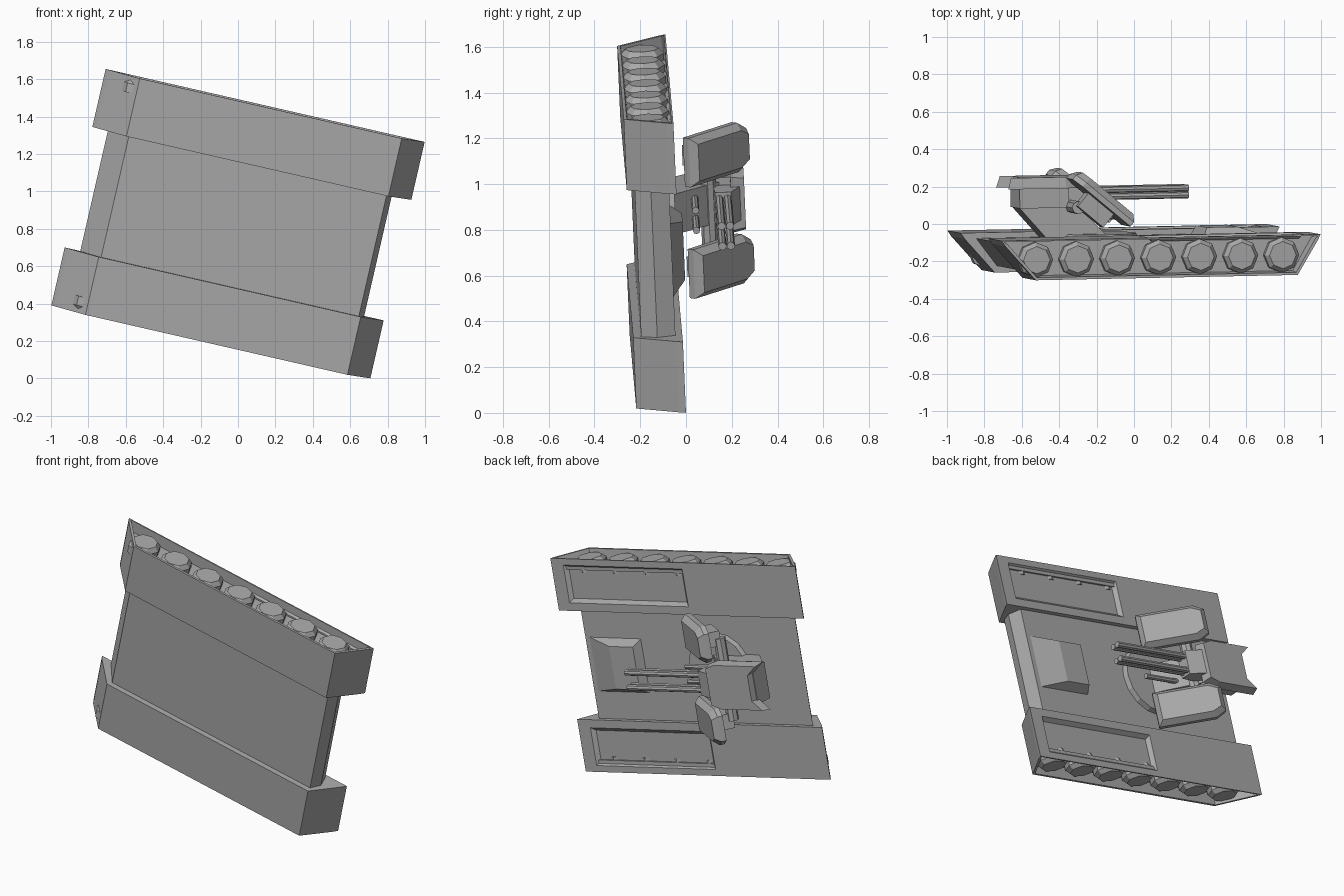
import bpy, bmesh, math
from mathutils import Matrix, Vector

if "Cube" in bpy.data.objects:
    bpy.data.objects.remove(bpy.data.objects["Cube"], do_unlink=True)

grey = bpy.data.materials.new("plain_grey")
grey.use_nodes = True
grey.diffuse_color = (0.4, 0.4, 0.4, 1)
grey.node_tree.nodes["Principled BSDF"].inputs["Base Color"].default_value = (0.4, 0.4, 0.4, 1)

# Vehicle frame: x along the gun, y across the hull, z up from the deck; the vehicle lies on its side
along = Vector((0.975, 0.02, -0.223)).normalized()
across = Vector((-0.22, 0.0424, -0.975))
across = (across - along * across.dot(along)).normalized()
up = along.cross(across)
POSE = Matrix((along, across, up)).transposed().to_4x4()
POSE.translation = (0, -0.045, 0.8275)


def finish(name, bm, side=1, local=None):
    if local:
        bmesh.ops.transform(bm, matrix=local, verts=bm.verts)
    if side < 0:
        bmesh.ops.scale(bm, vec=(1, -1, 1), verts=bm.verts)
    bmesh.ops.recalc_face_normals(bm, faces=bm.faces)
    mesh = bpy.data.meshes.new(name)
    bm.to_mesh(mesh)
    bm.free()
    mesh.materials.append(grey)
    obj = bpy.data.objects.new(name, mesh)
    obj.matrix_world = POSE
    bpy.context.collection.objects.link(obj)
    return obj


def loft(rings):
    """Closed solid through rings of equal point count."""
    bm = bmesh.new()
    loops = [[bm.verts.new(p) for p in ring] for ring in rings]
    n = len(loops[0])
    for a, b in zip(loops, loops[1:]):
        for i in range(n):
            j = (i + 1) % n
            bm.faces.new((a[i], a[j], b[j], b[i]))
    bm.faces.new(loops[0][::-1])
    bm.faces.new(loops[-1])
    bmesh.ops.recalc_face_normals(bm, faces=bm.faces)
    return bm


def side_prism(profile, y0, y1):
    return loft([[(x, y, z) for x, z in profile] for y in (y0, y1)])


def frustum(outline, z0, z1, shrink, centre=(0, 0)):
    cx, cy = centre
    top = [(cx + (x - cx) * shrink, cy + (y - cy) * shrink, z1) for x, y in outline]
    return loft([[(x, y, z0) for x, y in outline], top])


def box(x0, x1, y0, y1, z0, z1):
    return side_prism([(x0, z0), (x1, z0), (x1, z1), (x0, z1)], y0, y1)


def rod(name, start, end, radius, sides=8):
    a, b = Vector(start), Vector(end)
    bm = bmesh.new()
    bmesh.ops.create_cone(bm, cap_ends=True, segments=sides, radius1=radius,
                          radius2=radius, depth=(b - a).length)
    turn = (b - a).to_track_quat('Z', 'Y').to_matrix().to_4x4()
    return finish(name, bm, local=Matrix.Translation((a + b) / 2) @ turn)


# Hull
finish("hull", side_prism([(-0.79, -0.03), (-0.677, -0.18), (0.737, -0.18),
                           (0.766, -0.11), (0.74, -0.03)], -0.34, 0.34))

# Track housings, with hollow wheel bays and sunk top panels
track_profile = [(-0.875, 0), (-0.855, -0.03), (-0.69, -0.215), (0.747, -0.215), (0.86, -0.03), (0.875, 0)]
for side, label in ((1, "right"), (-1, "left")):
    bm = side_prism(track_profile, 0.331, 0.649)
    outer = [f for f in bm.faces if f.normal.y > 0.9]
    bmesh.ops.inset_region(bm, faces=outer, thickness=0.016)
    bmesh.ops.inset_region(bm, faces=outer, thickness=0.008, depth=-0.07)
    lid = [f for f in bm.faces if f.normal.z > 0.9 and f.calc_center_median().z > -0.005]
    for co, axis in (((0.79, 0, 0), (1, 0, 0)), ((-0.06, 0, 0), (1, 0, 0)),
                     ((0, 0.38, 0), (0, 1, 0)), ((0, 0.61, 0), (0, 1, 0))):
        geom = set(lid)
        for f in lid:
            geom.update(f.edges)
            geom.update(f.verts)
        bmesh.ops.bisect_plane(bm, geom=list(geom), plane_co=co, plane_no=axis)
        lid = [f for f in bm.faces if f.normal.z > 0.9 and f.calc_center_median().z > -0.005]
    panel = [f for f in lid if 0.2 < f.calc_center_median().x < 0.5
             and 0.45 < f.calc_center_median().y < 0.55]
    bmesh.ops.inset_region(bm, faces=panel, thickness=0.03, depth=-0.022)
    finish(label + "_track", bm, side)

    # Road wheels
    for i in range(7):
        bm = bmesh.new()
        for r0, r1, y0, y1 in ((0.095, 0.095, 0.56, 0.61), (0.095, 0.073, 0.61, 0.635)):
            ret = bmesh.ops.create_cone(bm, cap_ends=True, segments=8, radius1=r0, radius2=r1, depth=y1 - y0)
            bmesh.ops.rotate(bm, verts=ret["verts"], matrix=Matrix.Rotation(-math.pi / 2, 3, 'X'))
            bmesh.ops.translate(bm, verts=ret["verts"], vec=(-0.68 + 0.225 * i, (y0 + y1) / 2, -0.108))
        finish(label + "_wheel_%d" % (i + 1), bm, side)

# Front hatch: long slope ahead, short flat top
finish("front_hatch", loft([
    [(0.34, -0.17, -0.04), (0.74, -0.17, -0.04), (0.74, 0.17, -0.04), (0.34, 0.17, -0.04)],
    [(0.37, -0.13, 0.025), (0.54, -0.13, 0.025), (0.54, 0.13, 0.025), (0.37, 0.13, 0.025)]]))

# Turret ring and leaning pedestal
ring = [(-0.2 + 0.22 * math.cos(a * math.pi / 8), 0.22 * math.sin(a * math.pi / 8)) for a in range(16)]
finish("turret_ring", frustum(ring, -0.04, 0.0, 0.95, (-0.2, 0)))
finish("pedestal", side_prism([(-0.49, -0.03), (-0.15, -0.03), (-0.38, 0.2), (-0.62, 0.2), (-0.65, 0.15)],
                              -0.09, 0.09))

# Gun head with a notched rear
finish("head_body", box(-0.65, -0.38, -0.11, 0.11, 0.145, 0.27))
head = [(-0.72, -0.145), (-0.4, -0.145), (-0.33, -0.12), (-0.33, 0.12), (-0.4, 0.145),
        (-0.72, 0.145), (-0.65, 0.085), (-0.65, -0.085)]
finish("head_cover", frustum(head, 0.25, 0.31, 0.92, (-0.5, 0)))
finish("gun_mount", side_prism([(-0.4, 0.17), (-0.24, 0.18), (-0.24, 0.25), (-0.34, 0.29), (-0.4, 0.29)],
                               -0.075, 0.075))

# Four barrels
for y in (-0.045, 0.045):
    for z in (0.197, 0.234):
        rod("barrel", (-0.35, y, z), (0.29, y, z), 0.018)
    rod("lower_rod", (-0.35, y, 0.09), (-0.04, y, 0.09), 0.016)

# Slanted side pods with their brackets
rod("pod_crossbar", (-0.36, -0.25, 0.15), (-0.36, 0.25, 0.15), 0.035)
pod = [(-0.2, -0.075), (-0.14, -0.11), (0.2, -0.11), (0.2, 0.11), (-0.14, 0.11), (-0.2, 0.075)]
tilt = Matrix.Translation((-0.235, 0.25, 0.2)) @ Matrix.Rotation(math.radians(40), 4, 'Y')
for side, label in ((1, "right"), (-1, "left")):
    finish(label + "_pod", loft([[(x, y, -0.03) for x, y in pod], [(x, y, 0.0) for x, y in pod],
                                 [(x * 0.88, y * 0.75, 0.035) for x, y in pod]]), side, tilt)
    finish(label + "_pod_bracket", box(-0.08, 0.1, -0.045, 0.045, -0.12, -0.02), side, tilt)
